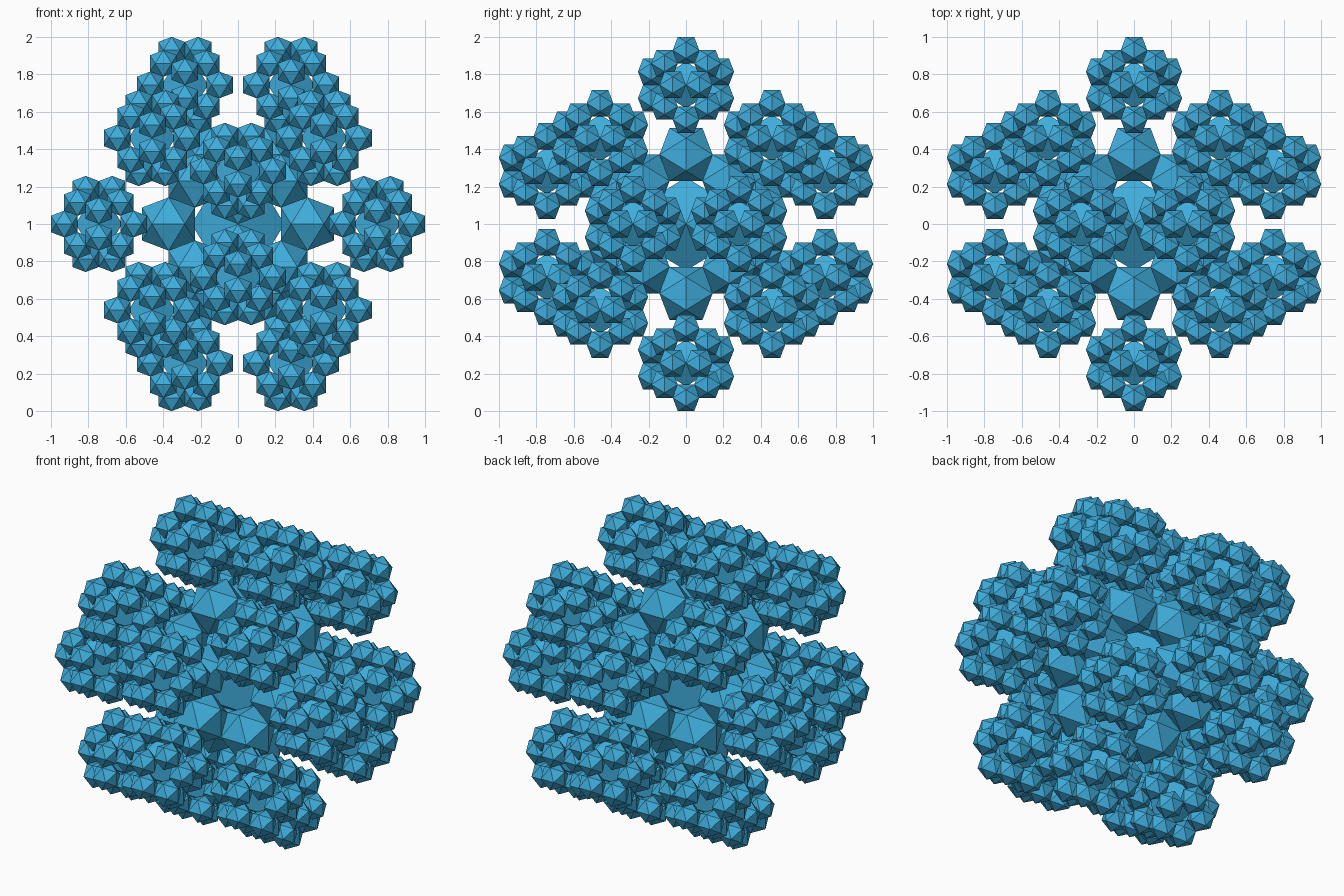
import bpy, bmesh, math
from mathutils import Vector, Matrix

if "Cube" in bpy.data.objects:
    bpy.data.objects.remove(bpy.data.objects["Cube"])

PHI = (1 + math.sqrt(5)) / 2
S = (-1, 1)
D = 0.398            # distance from the core to the ring of balls
CORE = 0.267         # core corner radius
BALL = 0.142         # ball half-width along each axis


def cyclic(pts):
    return [Vector(q) for x, y, z in pts for q in ((x, y, z), (z, x, y), (y, z, x))]


# Corner directions of the twenty-corner solid and its twelve-corner dual
dodeca = [Vector((a, b, c)) / math.sqrt(3) for a in S for b in S for c in S]
dodeca += [v / math.sqrt(3) for v in cyclic([(0, a * PHI, b / PHI) for a in S for b in S])]
icosa = [v / PHI for v in cyclic([(0, a, b * PHI) for a in S for b in S])]


def hull_mesh(points, name):
    bm = bmesh.new()
    for p in points:
        bm.verts.new(p)
    bmesh.ops.convex_hull(bm, input=bm.verts[:])
    bmesh.ops.dissolve_limit(bm, angle_limit=0.02, verts=bm.verts[:], edges=bm.edges[:])
    bmesh.ops.recalc_face_normals(bm, faces=bm.faces[:])
    me = bpy.data.meshes.new(name)
    bm.to_mesh(me)
    bm.free()
    return me


blue = bpy.data.materials.new("blue")
blue.diffuse_color = (0.05, 0.42, 0.72, 1)
blue.use_nodes = True
blue.node_tree.nodes["Principled BSDF"].inputs["Base Color"].default_value = blue.diffuse_color

core_mesh = hull_mesh([v * CORE for v in dodeca], "core")
ball_mesh = hull_mesh([v * BALL for v in icosa], "ball")

# One cluster: a core with a ball at every corner
bm = bmesh.new()
bm.from_mesh(core_mesh)
for v in dodeca:
    n = len(bm.verts)
    bm.from_mesh(ball_mesh)
    bm.verts.ensure_lookup_table()
    bmesh.ops.translate(bm, verts=bm.verts[n:], vec=v * D)
cluster_mesh = bpy.data.meshes.new("cluster")
bm.to_mesh(cluster_mesh)
bm.free()
cluster_mesh.materials.append(blue)


def place(name, loc, scale):
    ob = bpy.data.objects.new(name, cluster_mesh)
    ob.matrix_world = Matrix.Translation(loc + Vector((0, 0, 1))) @ Matrix.Scale(scale, 4)
    bpy.context.collection.objects.link(ob)


# Large cluster in the middle, half-size clusters around it
place("central_cluster", Vector(), 1)
for i, v in enumerate(dodeca):
    place(f"outer_cluster_{i + 1}", v * 2 * D, 0.5)

for me in (core_mesh, ball_mesh):
    bpy.data.meshes.remove(me)
